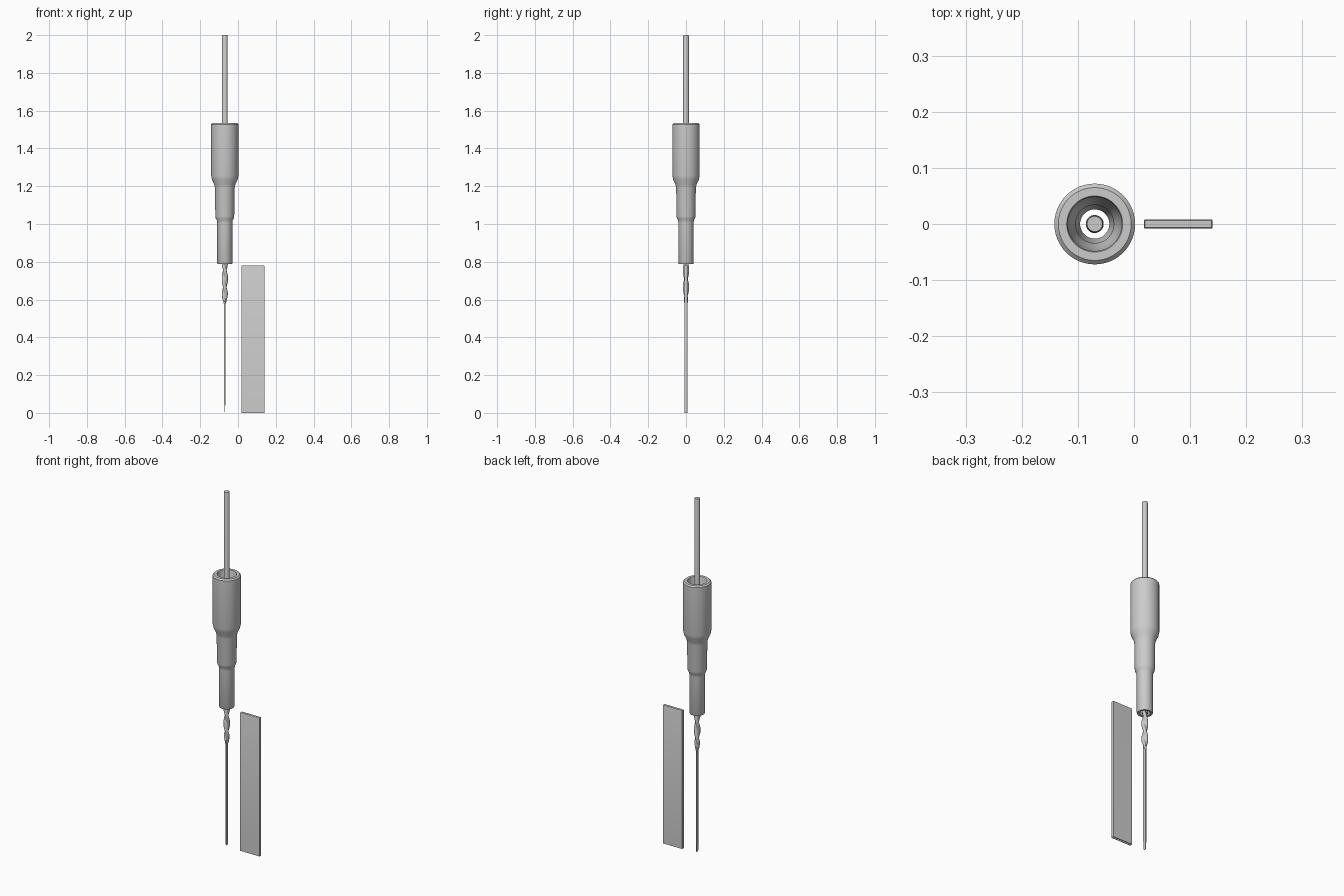
import bpy, bmesh, math

if "Cube" in bpy.data.objects:
    bpy.data.objects.remove(bpy.data.objects["Cube"])

AXIS_X = -0.07


def finish(name, bm, angle=30):
    bmesh.ops.recalc_face_normals(bm, faces=bm.faces)
    mesh = bpy.data.meshes.new(name)
    bm.to_mesh(mesh)
    bm.free()
    obj = bpy.data.objects.new(name, mesh)
    bpy.context.collection.objects.link(obj)
    bpy.ops.object.select_all(action='DESELECT')
    obj.select_set(True)
    bpy.context.view_layer.objects.active = obj
    bpy.ops.object.shade_smooth_by_angle(angle=math.radians(angle))
    return obj


def loft(name, sections, loop=False, angle=30):
    """Skin a list of equal-length point rings; cap the ends unless looped."""
    bm = bmesh.new()
    rings = [[bm.verts.new(p) for p in s] for s in sections]
    n = len(rings[0])
    pairs = list(zip(rings, rings[1:]))
    if loop:
        pairs.append((rings[-1], rings[0]))
    for a, b in pairs:
        for i in range(n):
            j = (i + 1) % n
            bm.faces.new((a[i], a[j], b[j], b[i]))
    if not loop:
        bm.faces.new(rings[0])
        bm.faces.new(rings[-1])
    return finish(name, bm, angle)


def circle(r, z, n=48):
    return [(AXIS_X + r * math.cos(2 * math.pi * i / n),
             r * math.sin(2 * math.pi * i / n), z) for i in range(n)]


# Hollow stepped sleeve, outside upward then inside downward
sleeve = [(0.038, 0.788), (0.040, 0.792), (0.040, 1.005), (0.042, 1.02),
          (0.048, 1.03), (0.050, 1.04), (0.052, 1.19), (0.056, 1.21),
          (0.068, 1.235), (0.072, 1.255), (0.072, 1.528), (0.065, 1.535),
          (0.050, 1.535), (0.048, 1.53), (0.048, 1.26), (0.040, 1.21),
          (0.034, 1.19), (0.034, 1.04), (0.026, 1.01), (0.026, 0.79)]
loft("sleeve", [circle(r, z) for r, z in sleeve], loop=True)

# Straight round shank
loft("shank", [circle(r, z, 32) for r, z in
               [(0.015, 0.79), (0.015, 1.995), (0.0135, 2.0)]])


# Twisted bit with two flutes, narrowing to its tip
def fluted(z):
    top, tip, taper = 0.80, 0.55, 0.625
    k = 1 if z > taper else 0.22 + 0.78 * (z - tip) / (taper - tip)
    twist = 2 * math.pi * (top - z) / 0.18
    pts = []
    for i in range(32):
        t = 2 * math.pi * i / 32
        r = 0.016 * k * (1 - 0.55 * max(0, math.sin(t) ** 2 - 0.15))
        pts.append((AXIS_X + r * math.cos(t + twist), r * math.sin(t + twist), z))
    return pts


loft("twisted_bit", [fluted(0.80 - 0.25 * i / 50) for i in range(51)], angle=40)


# Thin flat needle blade, chisel pointed
def rect(hx, hy, z):
    return [(AXIS_X + sx * hx, sy * hy, z)
            for sx, sy in ((-1, -1), (1, -1), (1, 1), (-1, 1))]


loft("needle_blade", [rect(0.0035, 0.008, 0.60), rect(0.0035, 0.008, 0.06),
                      rect(0.0012, 0.008, 0.012), rect(0.0008, 0.005, 0.006)])


# Flat case beside the needle, open at the bottom
def slab(x0, x1, hy, c, z):
    return [(x0 + c, -hy, z), (x1 - c, -hy, z), (x1, -hy + c, z), (x1, hy - c, z),
            (x1 - c, hy, z), (x0 + c, hy, z), (x0, hy - c, z), (x0, -hy + c, z)]


loft("flat_case", [slab(0.021, 0.139, 0.007, 0.002, 0.02),
                   slab(0.021, 0.139, 0.0055, 0.001, 0.0),
                   slab(0.018, 0.14, 0.008, 0.001, 0.0),
                   slab(0.018, 0.14, 0.008, 0.001, 0.776),
                   slab(0.0195, 0.1385, 0.0065, 0.001, 0.78)])
